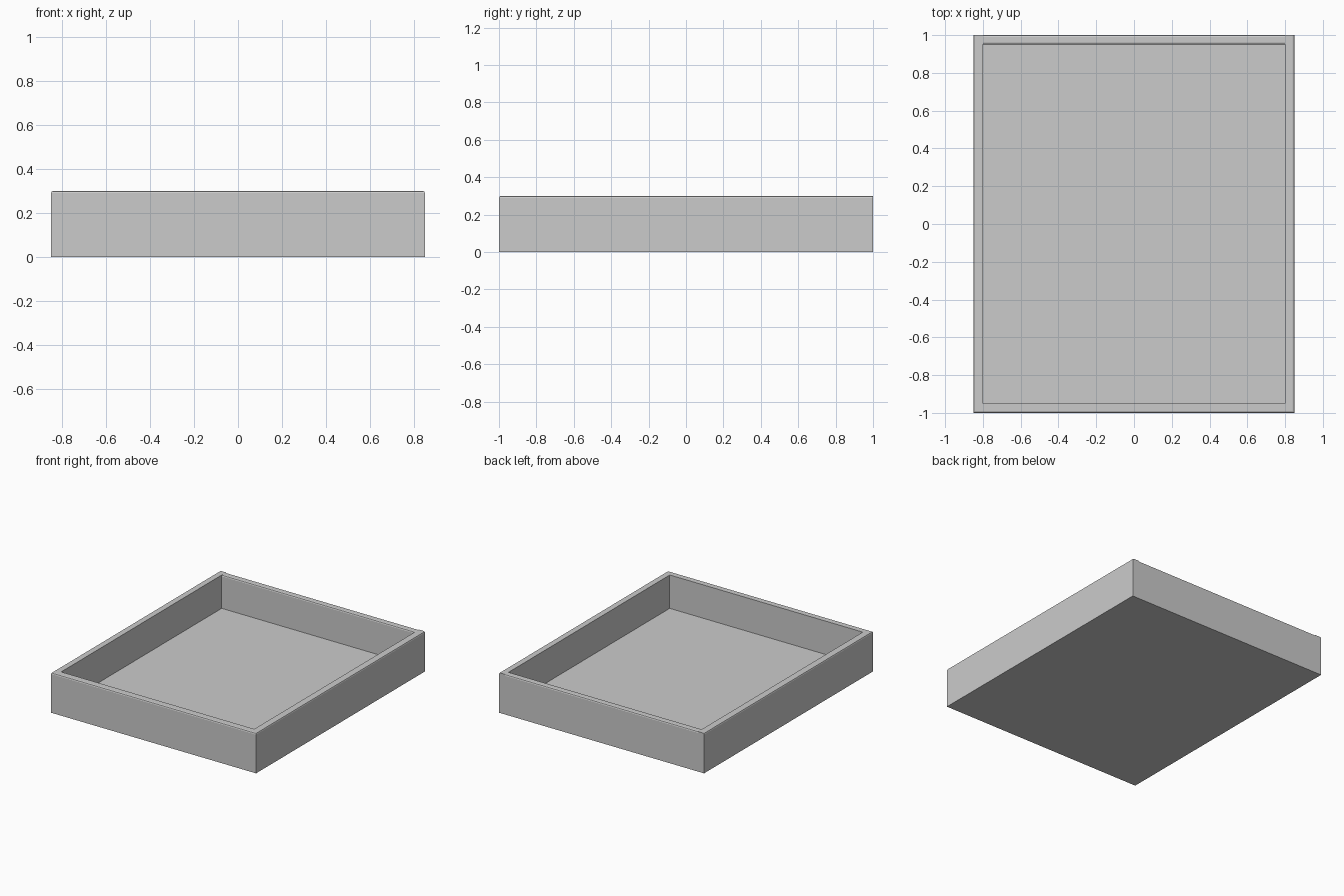
import bpy, bmesh

if "Cube" in bpy.data.objects:
    bpy.data.objects.remove(bpy.data.objects["Cube"])

W, D, H, T, B = 0.85, 1.0, 0.30, 0.05, 0.01  # half width, half depth, height, wall, chamfer


def box(name, x0, x1, y0, y1, z0, z1, chamfer=()):
    """Box whose top edges facing the listed directions are chamfered."""
    bm = bmesh.new()
    bmesh.ops.create_cube(bm, size=1)
    for v in bm.verts:
        v.co = (x1 if v.co.x > 0 else x0, y1 if v.co.y > 0 else y0, z1 if v.co.z > 0 else z0)
    limits = {"left": (0, x0), "right": (0, x1), "front": (1, y0), "back": (1, y1)}
    edges = []
    for e in bm.edges:
        if all(abs(v.co.z - z1) < 1e-5 for v in e.verts):
            for side in chamfer:
                axis, value = limits[side]
                if all(abs(v.co[axis] - value) < 1e-5 for v in e.verts):
                    edges.append(e)
    if edges:
        bmesh.ops.bevel(bm, geom=edges, offset=B, segments=2, profile=0.5, affect='EDGES')
    bmesh.ops.recalc_face_normals(bm, faces=bm.faces)
    mesh = bpy.data.meshes.new(name)
    bm.to_mesh(mesh)
    bm.free()
    obj = bpy.data.objects.new(name, mesh)
    bpy.context.collection.objects.link(obj)
    return obj


# Floor
box("floor", -W + T, W - T, -D + T, D - T, 0, T)
# Front wall, full width, wrapping its chamfer round the corners
box("front_wall", -W, W, -D, -D + T, 0, H, ("front", "left", "right"))
# Back wall, set between the side walls
box("back_wall", -W + T, W - T, D - T, D, 0, H, ("front", "back"))
# Side walls
box("left_wall", -W, -W + T, -D + T, D, 0, H, ("left",))
box("right_wall", W - T, W, -D + T, D, 0, H, ("right",))
